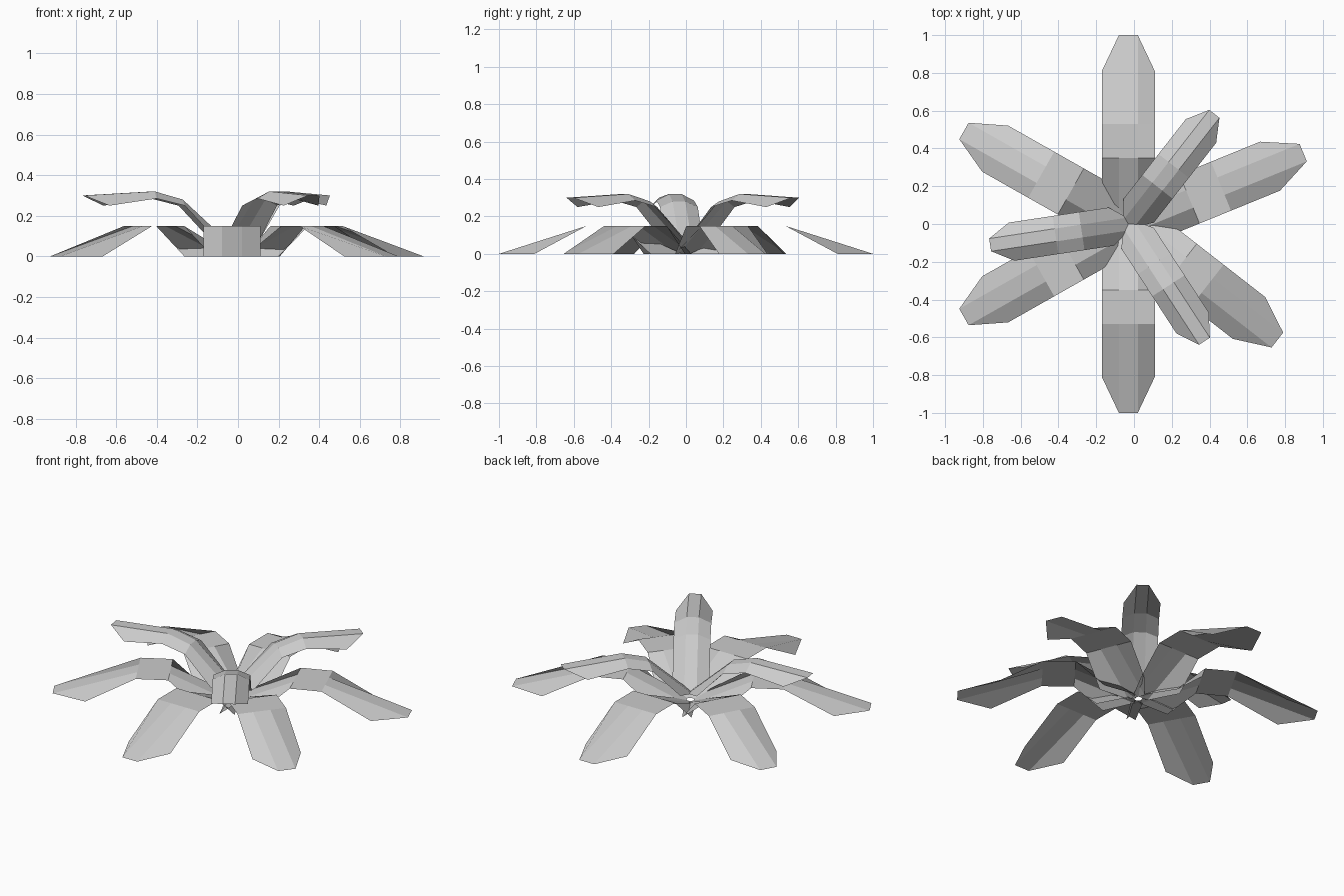
import bpy
from math import radians, cos, sin

if "Cube" in bpy.data.objects:
    bpy.data.objects.remove(bpy.data.objects["Cube"])

CENTRE_X = -0.03


def leaf(name, angle, rows, inner, outer):
    """Four-column leaf; each row = (mid r, mid z, edge r, edge z)."""
    c, s = cos(radians(angle)), sin(radians(angle))
    verts, faces = [], []
    for mr, mz, er, ez in rows:
        for r, w, z in ((er, -outer, ez), (mr, -inner, mz), (mr, inner, mz), (er, outer, ez)):
            verts.append((CENTRE_X + r * c - w * s, r * s + w * c, z))
    for i in range(len(rows) - 1):
        for j in range(3):
            a = i * 4 + j
            faces.append((a, a + 1, a + 5, a + 4))
    mesh = bpy.data.meshes.new(name)
    mesh.from_pydata(verts, [], faces)
    mesh.update()
    bpy.context.collection.objects.link(bpy.data.objects.new(name, mesh))


# Long lower leaves that arch up and touch the ground at both ends
low_rows = [(0.02, 0, 0.19, 0), (0.35, 0.15, 0.35, 0.15),
            (0.53, 0.15, 0.53, 0.15), (1.0, 0, 0.81, 0)]
for i, angle in enumerate((90, 150.5, 209.5, 270, 322.1, 22.2)):
    leaf(f"lower_leaf_{i + 1}", angle, low_rows, 0.05, 0.14)

# Shorter upper leaves that rise steeply then level out, edges folded down
high_rows = [(0.0, 0.05, 0.09, 0.08), (0.25, 0.28, 0.25, 0.25),
             (0.39, 0.32, 0.39, 0.285), (0.74, 0.30, 0.625, 0.25)]
for i, angle in enumerate((52, 188.6, 303)):
    leaf(f"upper_leaf_{i + 1}", angle, high_rows, 0.034, 0.102)
